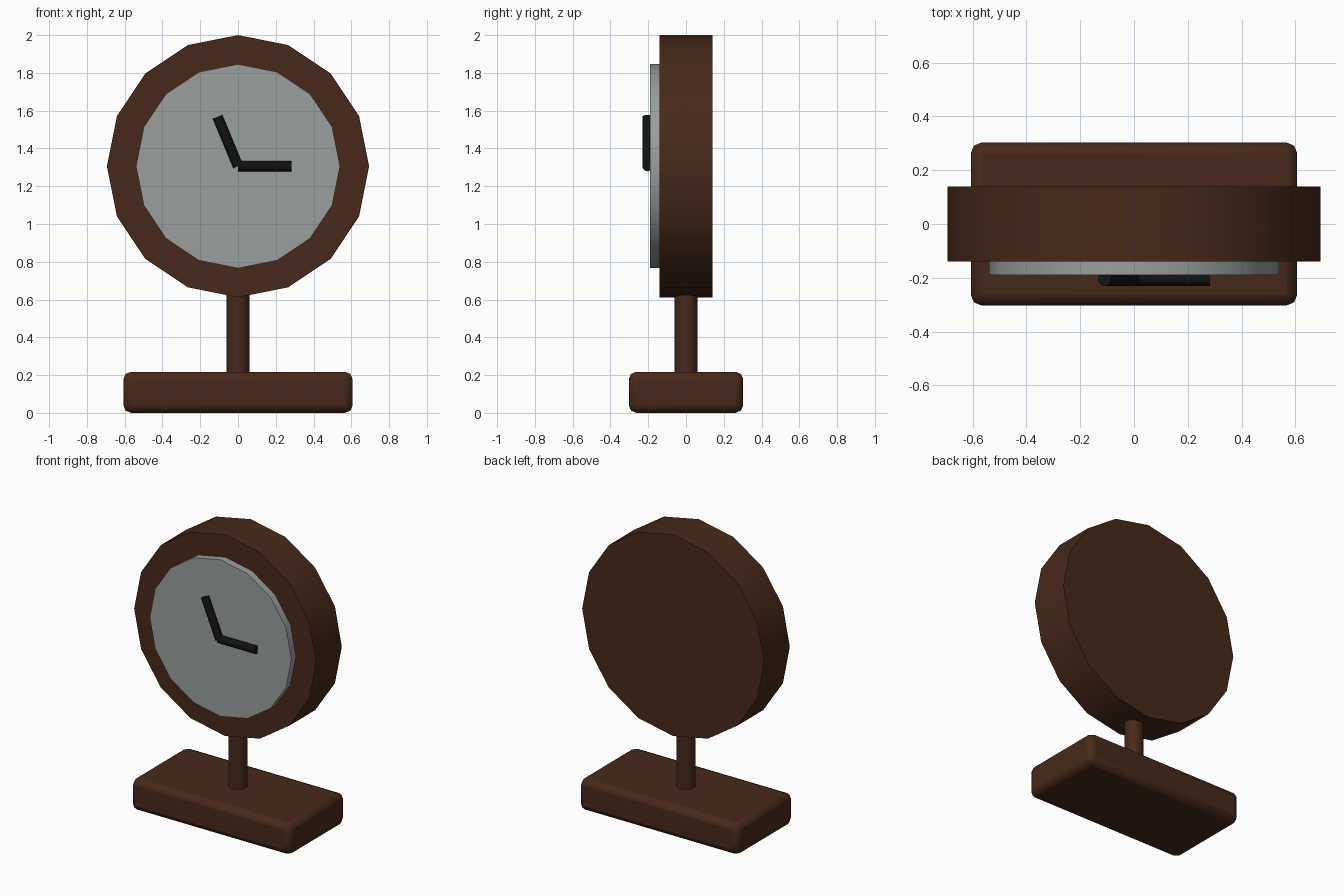
import bpy
from math import radians, sin, cos, pi

if "Cube" in bpy.data.objects:
    bpy.data.objects.remove(bpy.data.objects["Cube"])


def material(name, rgb):
    m = bpy.data.materials.new(name)
    m.diffuse_color = (*rgb, 1)
    m.use_nodes = True
    m.node_tree.nodes["Principled BSDF"].inputs["Base Color"].default_value = m.diffuse_color
    return m


wood = material("dark_wood", (0.065, 0.022, 0.010))
dial = material("pale_dial", (0.32, 0.35, 0.34))
black = material("black", (0.006, 0.006, 0.006))


def finish(name, mat):
    ob = bpy.context.object
    ob.name = name
    ob.data.materials.append(mat)
    bpy.ops.object.shade_smooth_by_angle(angle=radians(30))
    return ob


def cylinder(name, mat, radius, depth, loc, rot=(0, 0, 0), sides=16):
    bpy.ops.mesh.primitive_cylinder_add(vertices=sides, radius=radius, depth=depth,
                                        location=loc, rotation=rot)
    return finish(name, mat)


CZ = 1.306  # height of the clock centre

# Base block with softened edges
bpy.ops.mesh.primitive_cube_add(size=1, location=(0, 0, 0.109))
base = bpy.context.object
base.scale = (1.214, 0.606, 0.217)
bpy.ops.object.transform_apply(location=False, rotation=False, scale=True)
bevel = base.modifiers.new("bevel", 'BEVEL')
bevel.width = 0.04
bevel.segments = 2
finish("base", wood)

# Stem from base to case
cylinder("stem", wood, 0.06, 0.46, (0, 0, 0.43))

# Round case and dial, facing -y with a corner at the top
cylinder("case", wood, 0.694, 0.28, (0, 0, CZ), (radians(90), 0, 0))
cylinder("dial", dial, 0.54, 0.10, (0, -0.14, CZ), (radians(90), 0, 0))

# Hands: thin rods starting at the centre, angle measured clockwise from up
for name, angle in (("hour_hand", -pi / 8), ("minute_hand", pi / 2)):
    length = 0.283
    cylinder(name, black, 0.027, length,
             (sin(angle) * length / 2, -0.204, CZ + cos(angle) * length / 2),
             (0, angle, 0))
